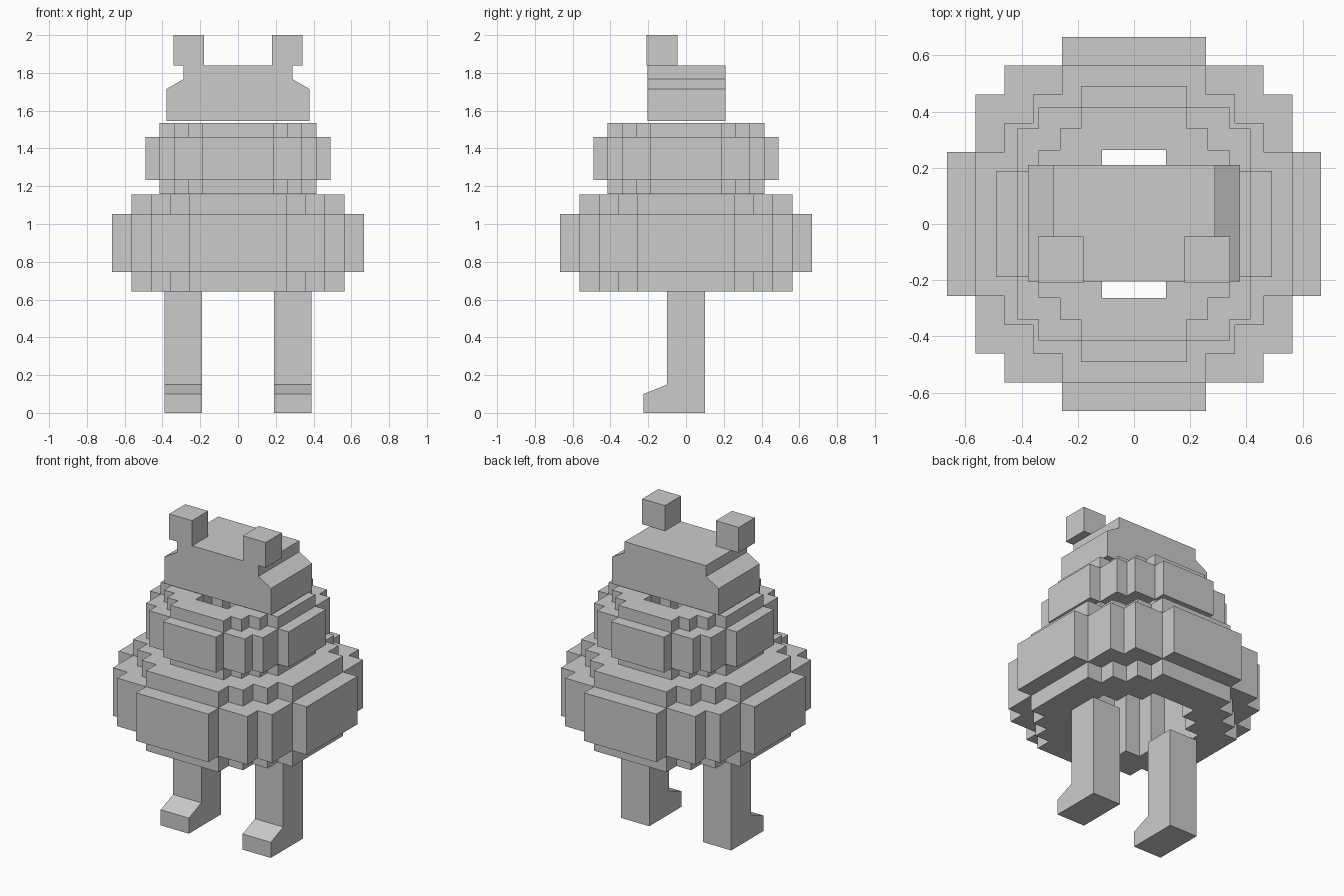
import bpy
import bmesh
from mathutils import Vector

cube = bpy.data.objects.get("Cube")
if cube:
    bpy.data.objects.remove(cube, do_unlink=True)

grey = bpy.data.materials.new("plain grey")
grey.use_nodes = True
grey.diffuse_color = (0.6, 0.6, 0.6, 1)
grey.node_tree.nodes["Principled BSDF"].inputs["Base Color"].default_value = (0.6, 0.6, 0.6, 1)


def finish(name, bm):
    bmesh.ops.recalc_face_normals(bm, faces=bm.faces)
    mesh = bpy.data.meshes.new(name)
    bm.to_mesh(mesh)
    bm.free()
    mesh.materials.append(grey)
    obj = bpy.data.objects.new(name, mesh)
    bpy.context.collection.objects.link(obj)
    return obj


def prism(name, points, extrusion):
    """Extrude a closed outline of 3D points along a vector."""
    bm = bmesh.new()
    face = bm.faces.new([bm.verts.new(p) for p in points])
    new = bmesh.ops.extrude_face_region(bm, geom=[face])["geom"]
    verts = [v for v in new if isinstance(v, bmesh.types.BMVert)]
    bmesh.ops.translate(bm, verts=verts, vec=extrusion)
    return finish(name, bm)


# Reach of each row of blocks, counted outward from the middle row
WIDE = [6, 6, 6, 5, 5, 4, 2]
NARROW = [5, 5, 5, 4, 3, 2]
HOLE = [3, 3, 2, 1]


def filled(i, j, k):
    i, j = abs(i), abs(j)
    if not 0 <= k < 5:
        return False
    rows = WIDE if 1 <= k <= 3 else NARROW
    if j >= len(rows) or i > rows[j]:
        return False
    return j >= len(HOLE) or i > HOLE[j]


def block_ring(name, size, bottom):
    """Stepped ring of blocks, keeping only the outer skin."""
    bm = bmesh.new()
    axes = [Vector((1, 0, 0)), Vector((0, 1, 0)), Vector((0, 0, 1))]
    cells = [(i, j, k) for i in range(-6, 7) for j in range(-6, 7)
             for k in range(5) if filled(i, j, k)]
    for cell in cells:
        centre = Vector(cell)
        for a in range(3):
            u, v = axes[(a + 1) % 3] / 2, axes[(a + 2) % 3] / 2
            for side in (-1, 1):
                step = axes[a] * side
                if filled(*(int(c) for c in centre + step)):
                    continue
                mid = centre + step / 2
                corners = [mid - u - v, mid + u - v, mid + u + v, mid - u + v]
                if side < 0:
                    corners.reverse()
                bm.faces.new([bm.verts.new((c.x * size, c.y * size, bottom + (c.z + 0.5) * size))
                              for c in corners])
    bmesh.ops.remove_doubles(bm, verts=bm.verts, dist=size / 100)
    bmesh.ops.dissolve_limit(bm, angle_limit=0.01, verts=bm.verts, edges=bm.edges)
    return finish(name, bm)


# Body rings
block_ring("lower_body_ring", 0.1025, 0.643)
block_ring("upper_body_ring", 0.0755, 1.158)

# Head with chamfered shoulders
half = [(0.378, 1.545), (0.378, 1.715), (0.288, 1.767), (0.288, 1.838)]
outline = half + [(-x, z) for x, z in reversed(half)]
prism("head", [(x, -0.205, z) for x, z in outline], (0, 0.415, 0))

# Legs with toes, and blocks on top of the head
leg = [(-0.225, 0), (0.1, 0), (0.1, 0.643), (-0.1, 0.643), (-0.1, 0.15), (-0.225, 0.1)]
block = [(-0.208, 1.838), (-0.045, 1.838), (-0.045, 2), (-0.208, 2)]
for side, s in (("left", 1), ("right", -1)):
    prism(side + "_leg", [(s * 0.19, y, z) for y, z in leg], (s * 0.2, 0, 0))
    prism(side + "_ear", [(s * 0.18, y, z) for y, z in block], (s * 0.162, 0, 0))
